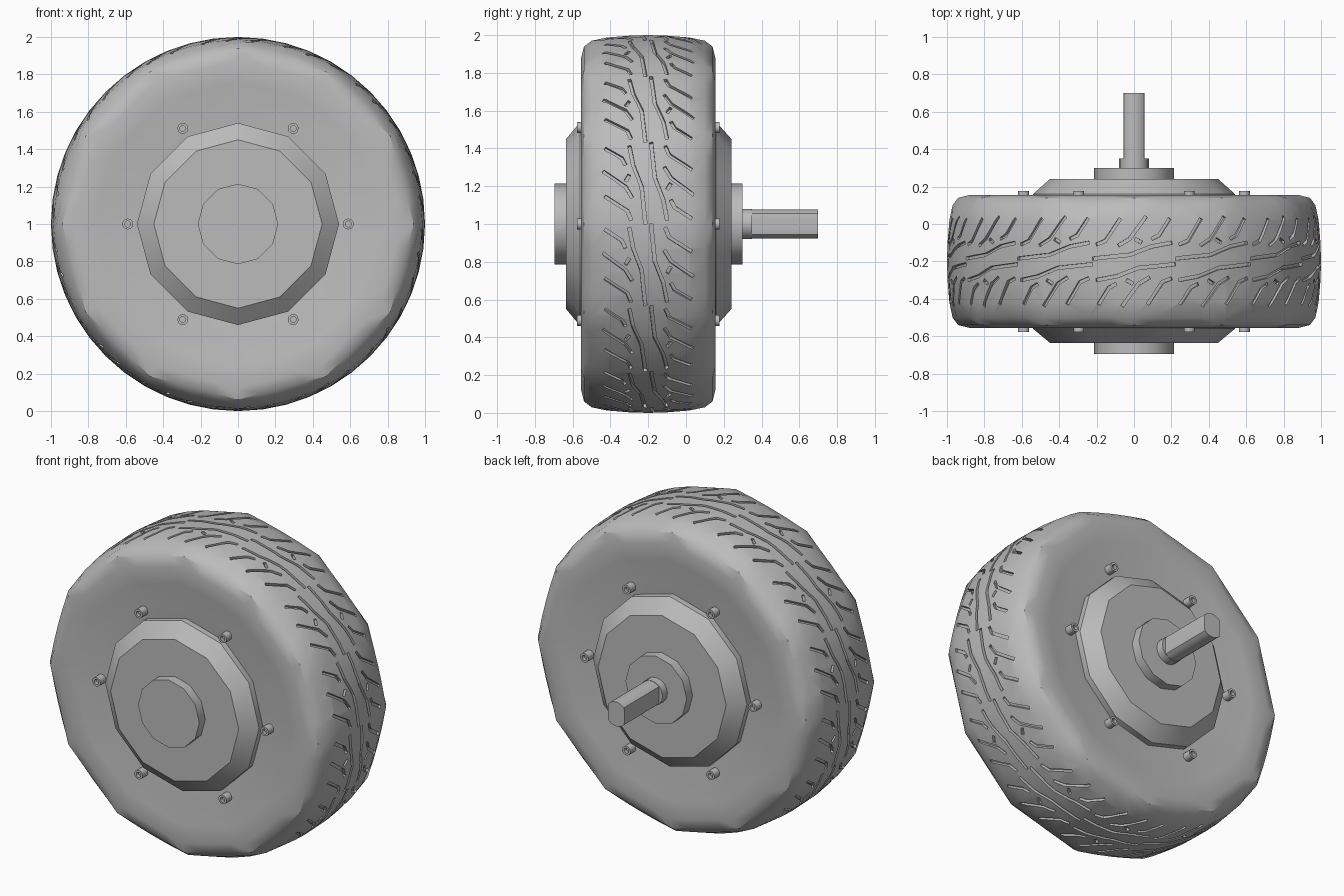
import bpy, bmesh, math
from math import sin, cos, pi

cube = bpy.data.objects.get("Cube")
if cube:
    bpy.data.objects.remove(cube)

grey = bpy.data.materials.new("mid_grey")
grey.use_nodes = True
COLOUR = (0.5, 0.5, 0.5, 1)
grey.diffuse_color = COLOUR
grey.node_tree.nodes["Principled BSDF"].inputs["Base Color"].default_value = COLOUR

MID = -0.2      # centre plane of the tyre along y
AXLE = 1.0      # axle height


def finish(name, bm):
    bmesh.ops.recalc_face_normals(bm, faces=bm.faces)
    mesh = bpy.data.meshes.new(name)
    bm.to_mesh(mesh)
    bm.free()
    mesh.materials.append(grey)
    obj = bpy.data.objects.new(name, mesh)
    bpy.context.collection.objects.link(obj)
    return obj


def smooth(obj, degrees):
    bpy.ops.object.select_all(action='DESELECT')
    obj.select_set(True)
    bpy.context.view_layer.objects.active = obj
    bpy.ops.object.shade_smooth_by_angle(angle=math.radians(degrees))


def lathe(name, profile, sides, centre=(0, AXLE), ring=False, degrees=35):
    """Spin (radius, y, facet) points about y; facet 1 pulls a ring to a 12-gon."""
    bm = bmesh.new()
    rings = []
    for r, y, *facet in profile:
        loop = []
        for i in range(sides):
            a = 2 * pi * i / sides
            polygon = cos(pi / 12) / cos(a % (pi / 6) - pi / 12)
            k = r * (1 + (facet[0] if facet else 0) * (polygon - 1))
            loop.append(bm.verts.new((centre[0] + k * cos(a), y, centre[1] + k * sin(a))))
        rings.append(loop)
    pairs = list(zip(rings, rings[1:]))
    if ring:
        pairs.append((rings[-1], rings[0]))
    else:
        bm.faces.new(rings[0])
        bm.faces.new(rings[-1])
    for p, q in pairs:
        for i in range(sides):
            j = (i + 1) % sides
            bm.faces.new((p[i], p[j], q[j], q[i]))
    obj = finish(name, bm)
    smooth(obj, degrees)
    return obj


# Tyre: half profile (radius, distance from centre plane, facet), mirrored
half = [(0.4, 0.3, 0), (0.5, 0.32, 0), (0.62, 0.325, 0.3), (0.76, 0.345, 0.6),
        (0.88, 0.355, 1), (0.94, 0.34, 1), (0.97, 0.3, 0.7), (0.987, 0.22, 0.1),
        (0.997, 0.1, 0)]
tyre_profile = [(r, MID - w, f) for r, w, f in half] + [(1.0, MID, 0)]
tyre_profile += [(r, MID + w, f) for r, w, f in reversed(half)]
tyre = lathe("tyre", tyre_profile, 48, ring=True)

# Tread grooves: paths of (arc length, sideways offset) within one repeat
REPEATS = 14
PATHS = [
    [(0.0, 0.015), (0.2, 0.035), (0.32, 0.08), (0.43, 0.1)],
    [(0.02, 0.09), (0.07, 0.11), (0.15, 0.23)],
    [(0.14, 0.085), (0.2, 0.12), (0.29, 0.24)],
    [(0.23, 0.12), (0.265, 0.1)],
    [(0.32, 0.12), (0.36, 0.14), (0.42, 0.23)],
]
WIDTH = 0.009
DEPTH = 0.022


def groove(bm, path, start, side):
    """Add one mitred strip, wrapped round the tread, as a solid cutter."""
    sections = []
    for i, (t, w) in enumerate(path):
        normals = []
        for a, b in zip(path[max(i - 1, 0):i + 1], path[max(i - 1, 0) + 1:i + 2]):
            length = math.dist(a, b)
            normals.append(((a[1] - b[1]) / length, (b[0] - a[0]) / length))
        nt, nw = (sum(c) / len(normals) for c in zip(*normals))
        scale = WIDTH / (nt * nt + nw * nw)
        section = []
        for sign, top in ((-1, 0), (1, 0), (1, 1), (-1, 1)):
            tt, ww = t + sign * nt * scale, w + sign * nw * scale
            r = 1.04 if top else 1 - 0.25 * ww * ww - DEPTH
            a = start - side * tt
            section.append(bm.verts.new((r * cos(a), MID + side * ww, AXLE + r * sin(a))))
        sections.append(section)
    for p, q in zip(sections, sections[1:]):
        for i in range(4):
            j = (i + 1) % 4
            bm.faces.new((p[i], p[j], q[j], q[i]))
    bm.faces.new(sections[0])
    bm.faces.new(sections[-1])


cutter_bm = bmesh.new()
for n in range(REPEATS):
    for side in (-1, 1):
        for path in PATHS:
            groove(cutter_bm, path, 2 * pi * n / REPEATS, side)
cutter = finish("groove_cutter", cutter_bm)
cutter.hide_render = True

cut = tyre.modifiers.new("tread", 'BOOLEAN')
cut.operation = 'DIFFERENCE'
cut.solver = 'EXACT'
cut.object = cutter
bpy.context.view_layer.objects.active = tyre
bpy.ops.object.modifier_apply(modifier=cut.name)
bpy.data.objects.remove(cutter)
smooth(tyre, 35)

# Hub covers, front cap and rear boss
lathe("hub", [(0.45, -0.635), (0.54, -0.56), (0.54, 0.16), (0.45, 0.24)], 12)
lathe("front_cap", [(0.215, -0.695), (0.215, -0.6)], 12)
lathe("rear_boss", [(0.215, 0.2), (0.215, 0.3)], 12)
lathe("shaft_collar", [(0.08, 0.28), (0.08, 0.35)], 16)

# Shaft: round bar with a flat on each side
shaft = lathe("shaft", [(0.077, 0.3), (0.077, 0.7)], 24)
for v in shaft.data.vertices:
    v.co.x = max(-0.057, min(0.057, v.co.x))
smooth(shaft, 30)

# Socket-head bolts on both faces
for label, side in (("front", -1), ("rear", 1)):
    for i in range(6):
        a = i * pi / 3
        stations = [(0.029, 0.3), (0.029, 0.377), (0.016, 0.377), (0.016, 0.355)]
        lathe(f"{label}_bolt_{i + 1}", [(r, MID + side * d) for r, d in stations],
              12, (0.59 * cos(a), AXLE + 0.59 * sin(a)))
